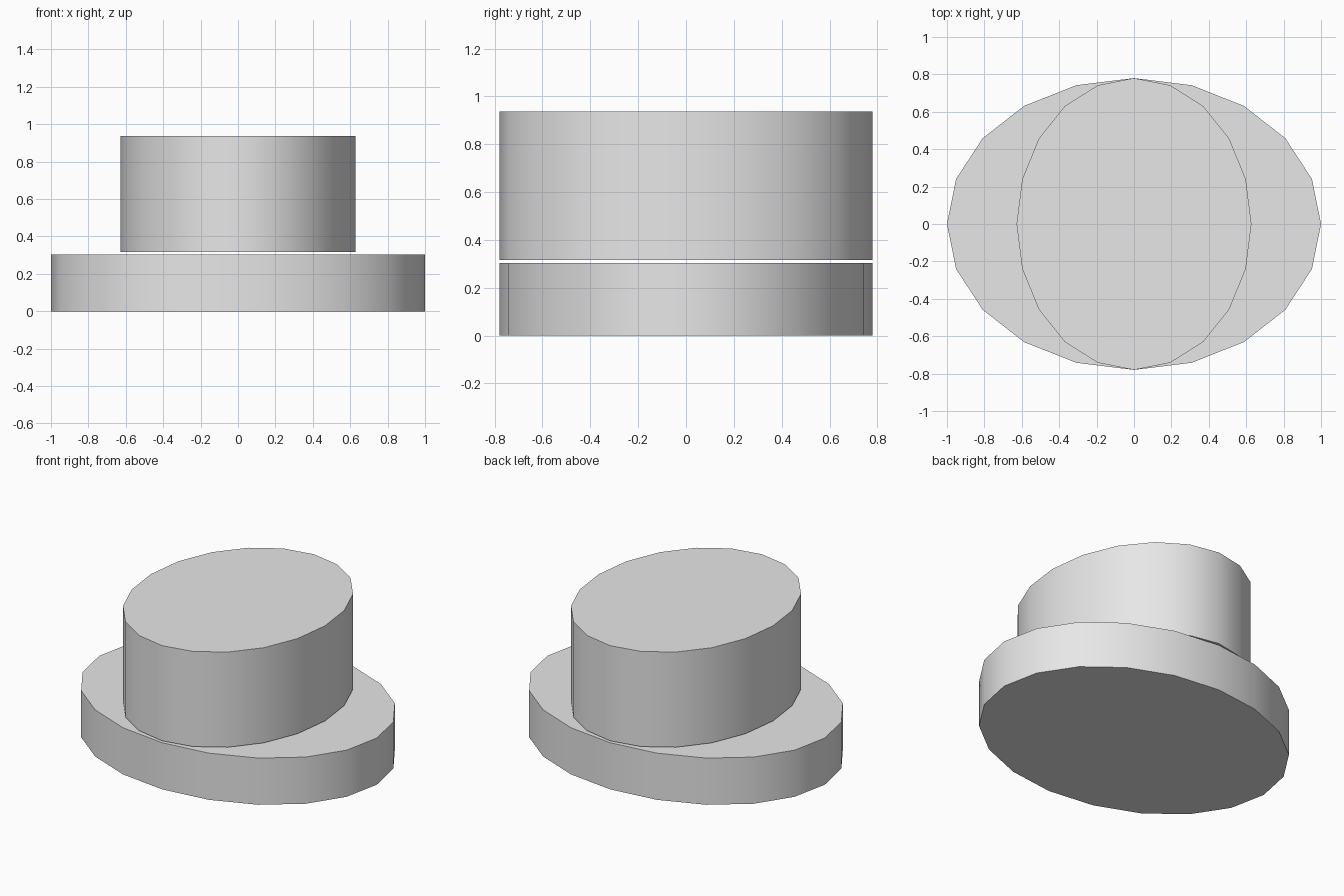
import bpy
import math

if "Cube" in bpy.data.objects:
    bpy.data.objects.remove(bpy.data.objects["Cube"])

grey = bpy.data.materials.new("light_grey")
grey.diffuse_color = (0.8, 0.8, 0.8, 1.0)
grey.use_nodes = True
grey.node_tree.nodes["Principled BSDF"].inputs["Base Color"].default_value = grey.diffuse_color


def oval_disc(name, rx, ry, z0, z1):
    """Capped 20-sided elliptical cylinder with smooth sides and sharp rims."""
    bpy.ops.mesh.primitive_cylinder_add(vertices=20, radius=1, depth=1)
    ob = bpy.context.object
    ob.name = name
    for v in ob.data.vertices:
        v.co = (v.co.x * rx, v.co.y * ry, z0 if v.co.z < 0 else z1)
    ob.data.materials.append(grey)
    bpy.ops.object.shade_smooth_by_angle(angle=math.radians(40))
    return ob


# Wide base disc, and narrower upper drum floating just above it
oval_disc("base_disc", 1.0, 0.78, 0.0, 0.304)
oval_disc("upper_drum", 0.628, 0.78, 0.316, 0.936)
